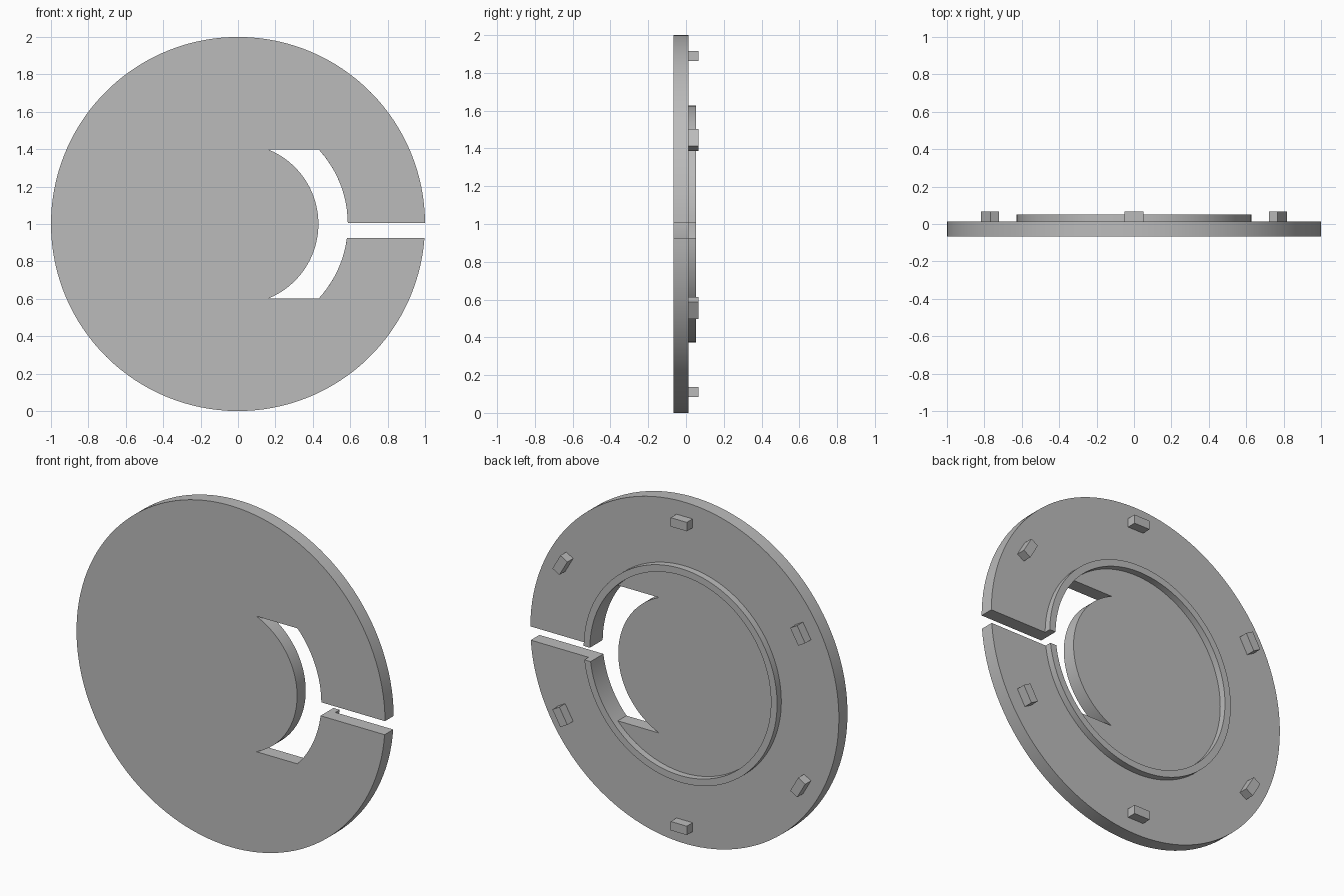
import bpy, bmesh, math
from mathutils import Matrix, Vector

cube = bpy.data.objects.get("Cube")
if cube:
    bpy.data.objects.remove(cube, do_unlink=True)

CENTRE_Z = 1.0
FRONT, BACK = -0.067, 0.013          # disc faces
RING_BACK, LUG_BACK = 0.052, 0.067
SLIT_TOP, SLIT_BOTTOM = 0.005, -0.075
R_DISC, R_RING, R_WINDOW, R_HUB = 1.0, 0.627, 0.587, 0.43
WINDOW_HALF = 0.397

grey = bpy.data.materials.new("light_grey")
grey.use_nodes = True
colour = (0.5, 0.5, 0.5, 1)
grey.diffuse_color = colour
grey.node_tree.nodes["Principled BSDF"].inputs["Base Color"].default_value = colour


def finish(name, bm):
    bmesh.ops.recalc_face_normals(bm, faces=bm.faces)
    mesh = bpy.data.meshes.new(name)
    bm.to_mesh(mesh)
    bm.free()
    mesh.materials.append(grey)
    obj = bpy.data.objects.new(name, mesh)
    bpy.context.collection.objects.link(obj)
    bpy.ops.object.select_all(action='DESELECT')
    obj.select_set(True)
    bpy.context.view_layer.objects.active = obj
    bpy.ops.object.shade_smooth_by_angle(angle=math.radians(30))
    return obj


def arc(radius, z_start, z_end, steps, long_way=False):
    """Arc on the +x side between two heights, or the long way round."""
    a, b = math.asin(z_start / radius), math.asin(z_end / radius)
    if long_way:
        b += 2 * math.pi
    angles = [a + (b - a) * i / steps for i in range(steps + 1)]
    return [(radius * math.cos(t), radius * math.sin(t)) for t in angles]


def extrude_outline(name, outline, y0, y1):
    bm = bmesh.new()
    face = bm.faces.new([bm.verts.new((x, y0, z + CENTRE_Z)) for x, z in outline])
    new = bmesh.ops.extrude_face_region(bm, geom=[face])["geom"]
    verts = [v for v in new if isinstance(v, bmesh.types.BMVert)]
    bmesh.ops.translate(bm, verts=verts, vec=(0, y1 - y0, 0))
    return finish(name, bm)


# Split disc: rim, slit, and crescent window in one outline
disc = arc(R_DISC, SLIT_TOP, SLIT_BOTTOM, 128, long_way=True)
disc += arc(R_WINDOW, SLIT_BOTTOM, -WINDOW_HALF, 16)
disc += arc(R_HUB, -WINDOW_HALF, WINDOW_HALF, 40)
disc += arc(R_WINDOW, WINDOW_HALF, SLIT_TOP, 16)
extrude_outline("split_disc", disc, FRONT, BACK)

# Raised ring on the back, open at the slit
ring = arc(R_RING, SLIT_TOP, SLIT_BOTTOM, 112, long_way=True)
ring += arc(R_WINDOW, SLIT_TOP, SLIT_BOTTOM, 112, long_way=True)[::-1]
extrude_outline("raised_ring", ring, BACK, RING_BACK)

# Six locating lugs, each turned along the rim
for i in range(6):
    angle = math.radians(30 + 60 * i)
    bm = bmesh.new()
    place = (Matrix.Translation((0, (BACK + LUG_BACK) / 2, CENTRE_Z))
             @ Matrix.Rotation(-angle, 4, 'Y')
             @ Matrix.Translation((0.89, 0, 0))
             @ Matrix.Diagonal((0.052, LUG_BACK - BACK, 0.104, 1)))
    bmesh.ops.create_cube(bm, size=1, matrix=place)
    finish(f"locating_lug_{i + 1}", bm)
